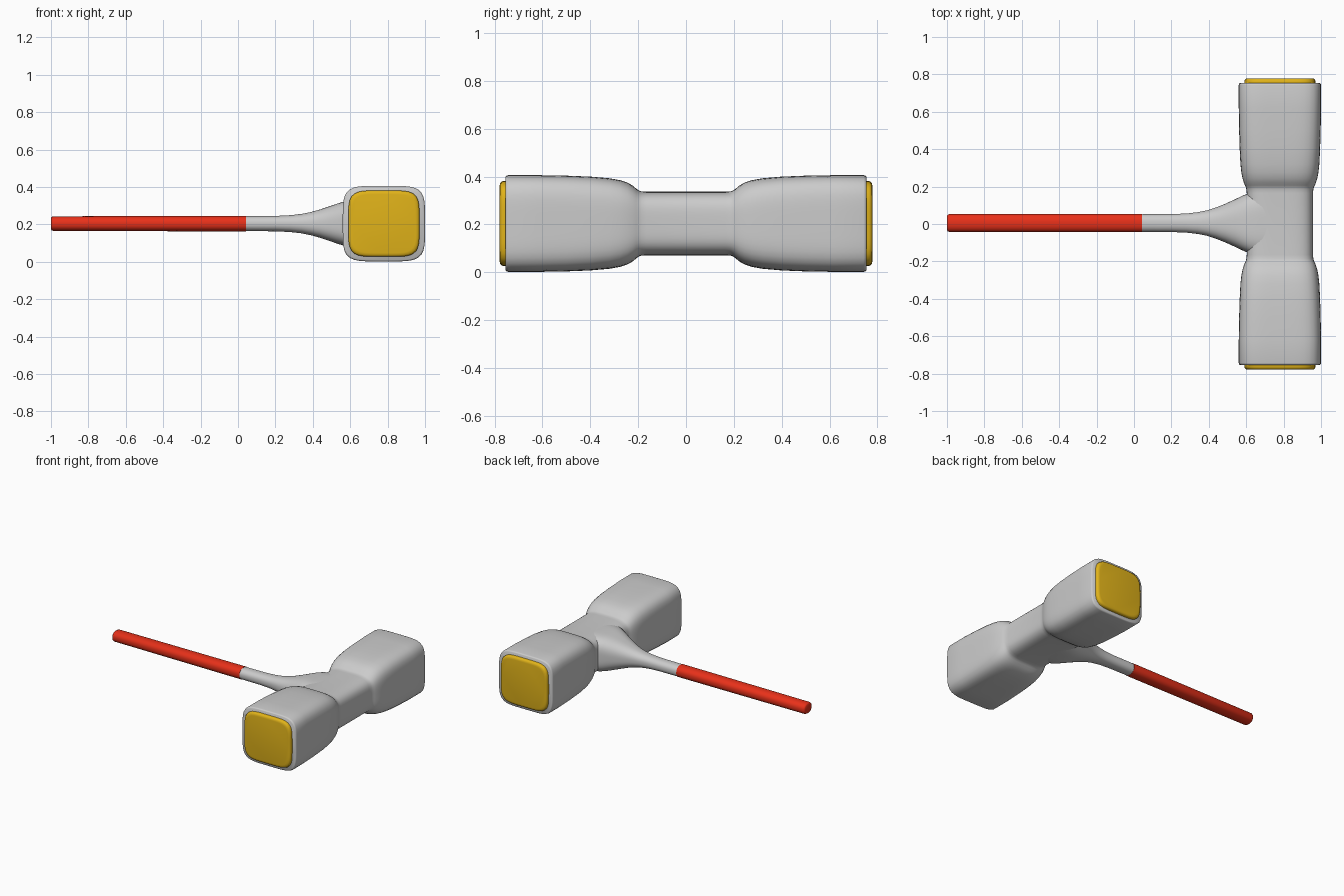
import bpy, bmesh
from math import sin, cos, pi, copysign

if "Cube" in bpy.data.objects:
    bpy.data.objects.remove(bpy.data.objects["Cube"])

CX, CZ, HY = 0.78, 0.204, 0.005   # head axis x / height, handle axis y
SIDES = 64


def material(name, color):
    m = bpy.data.materials.new(name)
    m.diffuse_color = color
    m.use_nodes = True
    m.node_tree.nodes["Principled BSDF"].inputs["Base Color"].default_value = m.diffuse_color
    return m


def loft(name, axis, stations, mat=None, angle=40):
    """Skin rounded-square rings; station = (position, half width, half height, squareness)."""
    bm = bmesh.new()
    rings = []
    for p, a, b, n in stations:
        ring = []
        for i in range(SIDES):
            t = 2 * pi * (i + 0.5) / SIDES
            c, s = cos(t), sin(t)
            r = (abs(c) ** n + abs(s) ** n) ** (-1 / n)
            u, v = a * r * c, b * r * s
            co = (p, HY + u, CZ + v) if axis == 'X' else (CX + u, p, CZ + v)
            ring.append(bm.verts.new(co))
        rings.append(ring)
    for r0, r1 in zip(rings, rings[1:]):
        for i in range(SIDES):
            j = (i + 1) % SIDES
            bm.faces.new((r0[i], r0[j], r1[j], r1[i]))
    bm.faces.new(rings[0])
    bm.faces.new(rings[-1])
    bmesh.ops.recalc_face_normals(bm, faces=bm.faces)
    me = bpy.data.meshes.new(name)
    bm.to_mesh(me)
    bm.free()
    ob = bpy.data.objects.new(name, me)
    bpy.context.collection.objects.link(ob)
    if mat:
        me.materials.append(mat)
    bpy.ops.object.select_all(action='DESELECT')
    ob.select_set(True)
    bpy.context.view_layer.objects.active = ob
    bpy.ops.object.shade_smooth_by_angle(angle=angle * pi / 180)
    return ob


red = material("red_grip", (0.8, 0.03, 0.01, 1))
yellow = material("yellow_face", (0.75, 0.45, 0.01, 1))

# Head: narrow waist swelling into two blocks
half = [(0.165, 0.177, 0.133, 4), (0.185, 0.179, 0.134, 4), (0.197, 0.182, 0.138, 4),
        (0.207, 0.187, 0.145, 4), (0.222, 0.193, 0.158, 4), (0.245, 0.2, 0.171, 4),
        (0.275, 0.206, 0.181, 4.1), (0.32, 0.211, 0.189, 4.3), (0.4, 0.215, 0.196, 4.6),
        (0.5, 0.218, 0.2, 4.8), (0.62, 0.22, 0.202, 5), (0.742, 0.22, 0.202, 5),
        (0.75, 0.218, 0.2, 5), (0.754, 0.213, 0.195, 5)]
head = [(-p, a, b, n) for p, a, b, n in reversed(half)] + half
loft("hammer_head", 'Y', head)

# Striking faces: raised pads on both ends
pad = [(0.74, 0.19, 0.177, 5), (0.765, 0.19, 0.177, 5), (0.772, 0.187, 0.174, 5),
       (0.777, 0.181, 0.168, 5), (0.779, 0.17, 0.157, 5)]
for side, name in ((-1, "striking_face_front"), (1, "striking_face_back")):
    loft(name, 'Y', [(side * p, a, b, n) for p, a, b, n in pad], yellow, 60)

# Flared neck joining the handle to the head
loft("neck", 'X', [(0.02, 0.047, 0.04, 2.3), (0.2, 0.048, 0.041, 2.3), (0.28, 0.051, 0.045, 2.3),
                   (0.34, 0.058, 0.052, 2.3), (0.39, 0.068, 0.062, 2.4), (0.44, 0.084, 0.076, 2.5),
                   (0.49, 0.104, 0.093, 2.7), (0.54, 0.127, 0.11, 2.9), (0.58, 0.146, 0.122, 3.2),
                   (0.62, 0.163, 0.129, 3.6), (0.68, 0.175, 0.132, 4), (0.75, 0.178, 0.132, 4)])

# Grip: long round bar with softened end
loft("grip", 'X', [(-1.0, 0.038, 0.03, 2.3), (-0.996, 0.044, 0.036, 2.3), (-0.986, 0.048, 0.039, 2.3),
                   (0.042, 0.049, 0.042, 2.3)], red)
